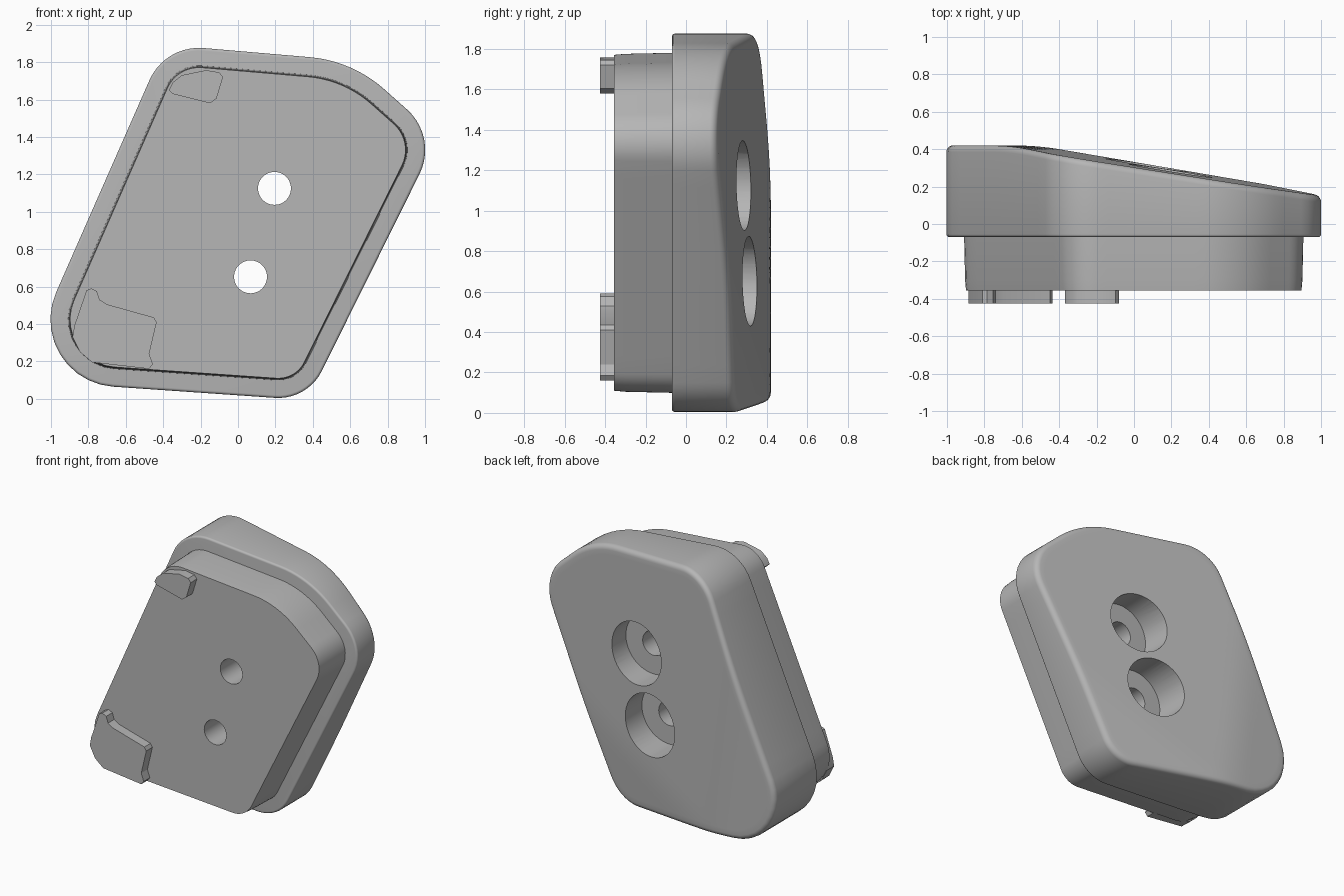
import bpy, bmesh, math
from mathutils import Vector

cube = bpy.data.objects.get("Cube")
if cube:
    bpy.data.objects.remove(cube, do_unlink=True)

grey = bpy.data.materials.new("plain grey")
grey.use_nodes = True
GREY = (0.47, 0.47, 0.47, 1)
grey.diffuse_color = GREY
grey.node_tree.nodes["Principled BSDF"].inputs["Base Color"].default_value = GREY

# Body corners clockwise from the upper left: x, z, corner radius
CORNERS = [(-.39, 1.893, .29), (.611, 1.807, .69), (1.069, 1.4, .29),
           (.371, -.007, .26), (-1.179, .1, .36)]
CENTRE = Vector((0, .93))
HOLES = [(.195, 1.125), (.067, .652)]


def outline(inset, arc=10, side=12):
    """Rounded outline moved inwards, always with the same point count."""
    arcs = []
    for i, (x, z, r) in enumerate(CORNERS):
        p = Vector((x, z))
        a = (Vector(CORNERS[i - 1][:2]) - p).normalized()
        b = (Vector(CORNERS[(i + 1) % len(CORNERS)][:2]) - p).normalized()
        half = a.angle(b) / 2
        mid = p + (a + b).normalized() * (r / math.sin(half))
        start = p + a * (r / math.tan(half)) - mid
        t0 = math.atan2(start.y, start.x)
        turn = math.pi - 2 * half
        arcs.append([mid + (r - inset) * Vector((math.cos(t0 - turn * k / arc),
                                                 math.sin(t0 - turn * k / arc)))
                     for k in range(arc + 1)])
    pts = []
    for i, pa in enumerate(arcs):
        nxt = arcs[(i + 1) % len(arcs)][0]
        pts += pa + [pa[-1].lerp(nxt, k / side) for k in range(1, side)]
    return pts


def soft_min(a, b, k=.02):
    h = max(k - abs(a - b), 0) / k
    return min(a, b) - h * h * k / 4


def back(p):
    """Back surface: flat strip, main slope and a shallow lower facet."""
    slope = soft_min(.339 - .16 * p.x - .02 * p.y, .316 - .204 * p.x + .064 * p.y, .01)
    return soft_min(slope, .42)


def finish(name, bm):
    bmesh.ops.recalc_face_normals(bm, faces=bm.faces[:])
    mesh = bpy.data.meshes.new(name)
    bm.to_mesh(mesh)
    bm.free()
    mesh.materials.append(grey)
    ob = bpy.data.objects.new(name, mesh)
    bpy.context.collection.objects.link(ob)
    return ob


def loft(name, rings):
    """Skin a list of equal rings of 3D points and cap both ends."""
    bm = bmesh.new()
    rows = [[bm.verts.new(p) for p in ring] for ring in rings]
    n = len(rows[0])
    for a, b in zip(rows, rows[1:]):
        for i in range(n):
            j = (i + 1) % n
            bm.faces.new((a[i], a[j], b[j], b[i]))
    bm.faces.new(rows[0])
    bm.faces.new(rows[-1])
    return finish(name, bm)


def flat_ring(inset, y):
    return [(p.x, y, p.y) for p in outline(inset)]


def select_only(ob):
    bpy.ops.object.select_all(action='DESELECT')
    ob.select_set(True)
    bpy.context.view_layer.objects.active = ob


def smooth(ob):
    select_only(ob)
    bpy.ops.object.shade_smooth_by_angle(angle=math.radians(30))


def circle(x, z, r, y, n=48):
    return [(x + r * math.cos(math.tau * k / n), y, z + r * math.sin(math.tau * k / n))
            for k in range(n)]


# Main body: rounded front edge, straight side, rounded back edge, sloped back
FRONT, EDGE, FILLET = -.07, .015, .035
quarter = [math.pi / 2 * k / 5 for k in range(6)]
rings = [flat_ring(EDGE * (1 - math.sin(t)), FRONT + EDGE * (1 - math.cos(t))) for t in quarter]
for t in quarter:
    drop = FILLET * (1 - math.sin(t))
    rings.append([(p.x, back(p) - drop, p.y) for p in outline(FILLET * (1 - math.cos(t)))])
for k in range(1, 28):
    scaled = [CENTRE + (p - CENTRE) * (1 - k / 28) for p in outline(FILLET)]
    rings.append([(p.x, back(p), p.y) for p in scaled])
body = loft("main_body", rings)

# Raised mounting plate on the front
plate = loft("mounting_plate", [flat_ring(.105, -.355), flat_ring(.1, -.3),
                                flat_ring(.095, -.08), flat_ring(.095, -.05)])

# Stepped screw holes: narrow through hole, wide recess from the back
for x, z in HOLES:
    cutter = loft("hole_cutter", [circle(x, z, .088, -.6), circle(x, z, .088, .09),
                                  circle(x, z, .222, .09), circle(x, z, .222, .7)])
    cutter.hide_render = True
    for ob in (body, plate):
        select_only(ob)
        mod = ob.modifiers.new("hole", 'BOOLEAN')
        mod.operation = 'DIFFERENCE'
        mod.solver = 'EXACT'
        mod.object = cutter
        bpy.ops.object.modifier_apply(modifier=mod.name)
    bpy.data.objects.remove(cutter, do_unlink=True)

# Locating tabs on the plate
upper = [(-.37, 1.65), (-.35, 1.69), (-.3, 1.73), (-.17, 1.757), (-.1, 1.745),
         (-.08, 1.72), (-.115, 1.605), (-.15, 1.58), (-.35, 1.63)]
lower = [(-.785, .59), (-.755, .575), (-.74, .53), (-.7, .505), (-.45, .435),
         (-.435, .41), (-.475, .24), (-.455, .185), (-.475, .16), (-.78, .195),
         (-.845, .25), (-.885, .33), (-.875, .39), (-.81, .58)]
tabs = [loft(name, [[(x, y, z) for x, z in pts] for y in (-.425, -.34)])
        for name, pts in (("upper_tab", upper), ("lower_tab", lower))]

for ob in [body, plate] + tabs:
    smooth(ob)
